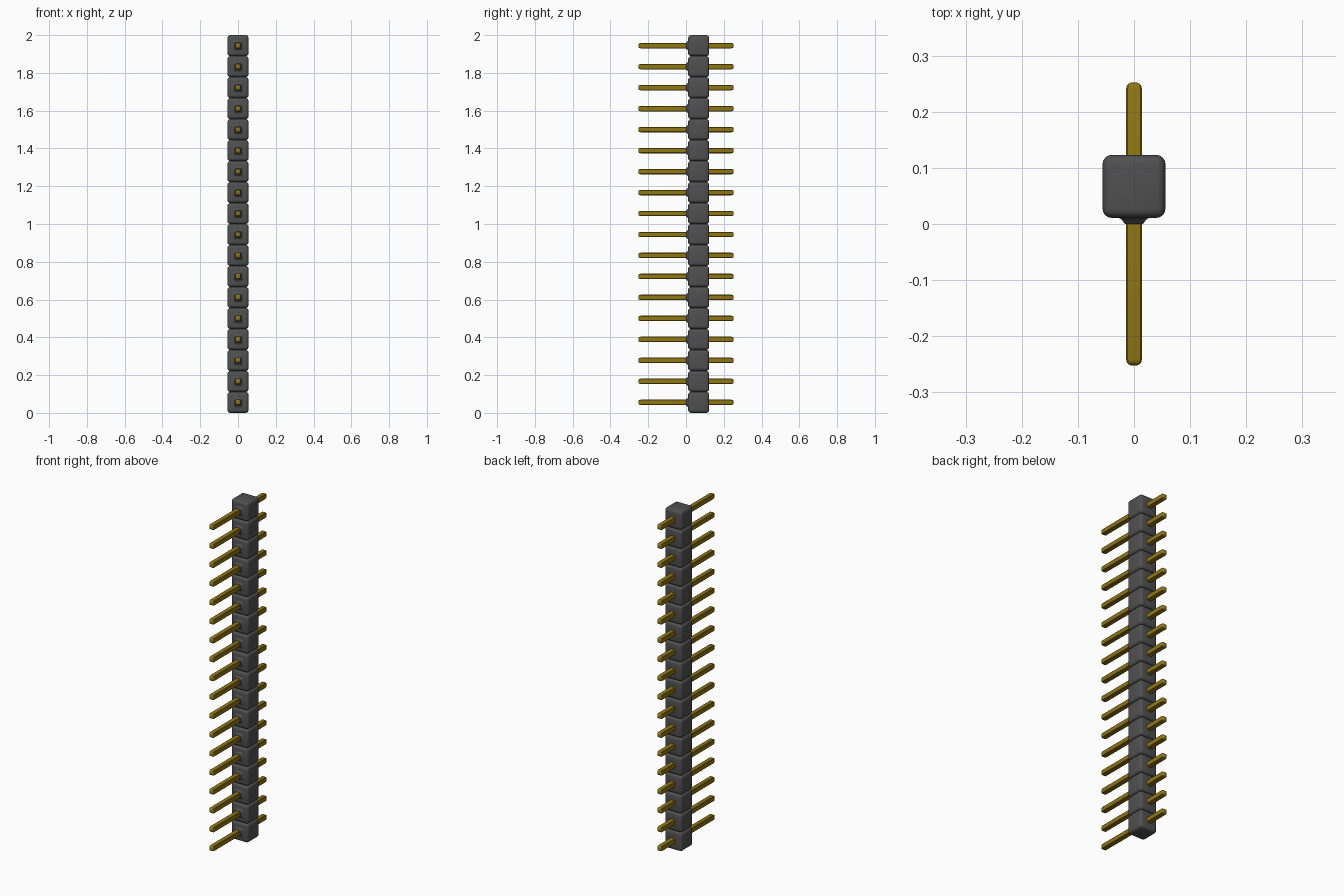
import bpy
import bmesh

cube = bpy.data.objects.get("Cube")
if cube:
    bpy.data.objects.remove(cube, do_unlink=True)

COUNT = 18
PITCH = 2.0 / COUNT
Z0 = PITCH / 2


def material(name, colour, roughness):
    m = bpy.data.materials.new(name)
    m.use_nodes = True
    m.diffuse_color = colour
    bsdf = m.node_tree.nodes["Principled BSDF"]
    bsdf.inputs["Base Color"].default_value = colour
    bsdf.inputs["Roughness"].default_value = roughness
    return m


plastic = material("dark grey plastic", (0.08, 0.08, 0.08, 1), 0.6)
gold = material("gold metal", (0.28, 0.185, 0.006, 1), 0.4)


def add_row(name, bm, mat):
    """Make an object from bm and repeat it up the strip."""
    bmesh.ops.recalc_face_normals(bm, faces=bm.faces)
    mesh = bpy.data.meshes.new(name)
    bm.to_mesh(mesh)
    bm.free()
    mesh.materials.append(mat)
    ob = bpy.data.objects.new(name, mesh)
    ob.location.z = Z0
    bpy.context.collection.objects.link(ob)
    bpy.ops.object.select_all(action='DESELECT')
    ob.select_set(True)
    bpy.context.view_layer.objects.active = ob
    bpy.ops.object.shade_smooth_by_angle(angle=0.6)
    arr = ob.modifiers.new("Row", 'ARRAY')
    arr.count = COUNT
    arr.use_relative_offset = False
    arr.use_constant_offset = True
    arr.constant_offset_displace = (0, 0, PITCH)
    return ob


def loft(profile, chamfer):
    """Chamfered square sections along y; profile holds (y, half width)."""
    bm = bmesh.new()
    rings = []
    for y, h in profile:
        c = h * (1 - chamfer)
        pts = [(h, c), (c, h), (-c, h), (-h, c), (-h, -c), (-c, -h), (c, -h), (h, -c)]
        rings.append([bm.verts.new((x, y, z)) for x, z in pts])
    for a, b in zip(rings, rings[1:]):
        for i in range(8):
            j = (i + 1) % 8
            bm.faces.new((a[i], a[j], b[j], b[i]))
    bm.faces.new(rings[0])
    bm.faces.new(rings[-1])
    return bm


# Pins with rounded tips at both ends
tip = [(0.252, 0.006), (0.25, 0.010), (0.246, 0.013), (0.240, 0.0145)]
pin_profile = [(-y, h) for y, h in tip] + [(y, h) for y, h in reversed(tip)]
add_row("pins", loft(pin_profile, 0.2), gold)

# Flared collars where the long pin ends enter the housing
collar = [(0.0, 0.0155), (0.003, 0.0185), (0.007, 0.021), (0.010, 0.025), (0.014, 0.033)]
add_row("pin_collars", loft(collar, 0.25), plastic)

# Rounded housing blocks, touching end to end
bm = bmesh.new()
bmesh.ops.create_cube(bm, size=1)
bmesh.ops.scale(bm, vec=(0.112, 0.112, PITCH), verts=bm.verts)
bmesh.ops.translate(bm, vec=(0, 0.067, 0), verts=bm.verts)
bmesh.ops.bevel(bm, geom=list(bm.edges), offset=0.016, segments=4,
                profile=0.5, affect='EDGES')
add_row("housing_blocks", bm, plastic)
